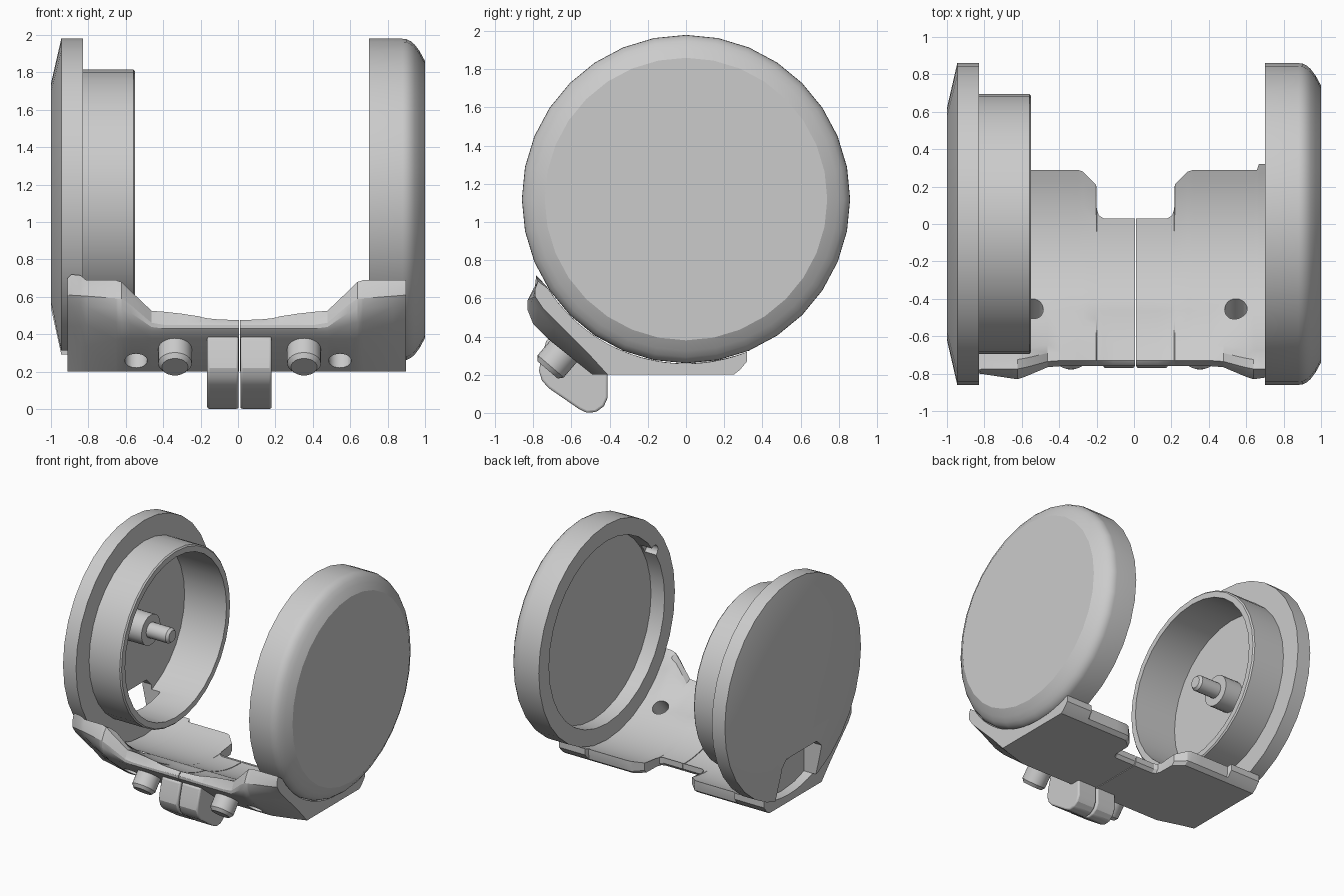
import bpy, bmesh, math
from mathutils import Vector

if "Cube" in bpy.data.objects:
    bpy.data.objects.remove(bpy.data.objects["Cube"])

CZ = 1.12  # height of the shared disc axis


def shade(ob, angle=25):
    bpy.ops.object.select_all(action='DESELECT')
    ob.select_set(True)
    bpy.context.view_layer.objects.active = ob
    bpy.ops.object.shade_smooth_by_angle(angle=math.radians(angle))


def loft(name, rings):
    """Join closed rings of equal length and cap both ends."""
    bm = bmesh.new()
    vs = [[bm.verts.new(p) for p in r] for r in rings]
    n = len(vs[0])
    for a, b in zip(vs, vs[1:]):
        for i in range(n):
            j = (i + 1) % n
            bm.faces.new((a[i], a[j], b[j], b[i]))
    bm.faces.new(vs[0])
    bm.faces.new(vs[-1])
    bmesh.ops.recalc_face_normals(bm, faces=bm.faces)
    me = bpy.data.meshes.new(name)
    bm.to_mesh(me)
    bm.free()
    ob = bpy.data.objects.new(name, me)
    bpy.context.collection.objects.link(ob)
    shade(ob)
    return ob


def lathe(name, profile, origin=(0, 0, CZ), axis=(1, 0, 0), n=32):
    """Spin (distance along axis, radius) points around an axis."""
    d = Vector(axis).normalized()
    u = Vector((1, 0, 0)) if abs(d.x) < 0.5 else Vector((0, 0, 1))
    v = d.cross(u)
    o = Vector(origin)
    return loft(name, [[o + d * h + r * (u * math.cos(2 * math.pi * i / n) + v * math.sin(2 * math.pi * i / n))
                        for i in range(n)] for h, r in profile])


def cut(ob, cutter):
    m = ob.modifiers.new("cut", 'BOOLEAN')
    m.operation, m.solver, m.object = 'DIFFERENCE', 'EXACT', cutter
    bpy.context.view_layer.objects.active = ob
    bpy.ops.object.modifier_apply(modifier=m.name)
    bpy.data.objects.remove(cutter)
    shade(ob)


def prism(name, pts, x0, x1, bevel=0):
    ob = loft(name, [[(x, y, z) for y, z in pts] for x in (x0, x1)])
    if bevel:
        m = ob.modifiers.new("bevel", 'BEVEL')
        m.width, m.segments = bevel, 3
    return ob


# Left disc with hub ring and hollow, slotted at the bottom
left = lathe("left_disc", [(-1, .62), (-.945, .86), (-.83, .86), (-.83, .695), (-.56, .695),
                           (-.55, .685), (-.55, .64), (-.92, .64)])
cut(left, prism("slot_cutter", [(-.29, .2), (.22, .2), (.22, .56), (.16, .62), (-.22, .62), (-.29, .56)], -1.1, -.84))

# Stepped pin at the centre of the hollow
lathe("centre_pin", [(-.93, .12), (-.77, .12), (-.77, .06), (-.60, .06), (-.58, .045)], n=20)

# Right cap: rounded rim, shallow cavity with a small key notch
right = lathe("right_cap", [(1, .74), (.97, .795), (.945, .828), (.925, .846), (.90, .858), (.88, .86),
                            (.70, .86), (.70, .73), (.82, .73)])
cut(right, lathe("notch_cutter", [(.6, .045), (.8, .045)], (0, -.60, CZ + .42), n=16))


def mix(a, b, t):
    return (a[0] + (b[0] - a[0]) * t, a[1] + (b[1] - a[1]) * t)


CENTRE = [(-.49, .2), (-.71, .377), (-.745, .41), (-.76, .43), (-.76, .45), (-.75, .465)]
FLARED = [(-.49, .2), (-.71, .377), (-.80, .465), (-.83, .54), (-.83, .59), (-.80, .65)]
TIP = [(-.41, .2), (-.52, .32), (-.64, .44), (-.75, .55), (-.79, .61), (-.79, .65)]


def section(x, back, lip_y, lip_z, ear, follow, tip=0):
    """Cradle cross-section: flat bottom, sloped front, lip and inner cylinder."""
    r = .862
    pts = [(back, .27), (min(back, .282), .225), (min(back - .02, .25), .2)]
    pts += [mix(mix(c, f, ear), t, tip) for c, f, t in zip(CENTRE, FLARED, TIP)]
    pts.append((lip_y, lip_z))
    # front ramp, blending to the cylinder, then the cylinder to the back edge
    for k in range(1, 7):
        t = k / 7
        y = lip_y + (-.42 - lip_y) * t
        cyl = CZ - math.sqrt(r * r - y * y)
        ramp = lip_z + (.367 - lip_z) * t - .015 * math.sin(math.pi * t)
        pts.append((y, ramp + (cyl - ramp) * follow))
    for k in range(13):
        y = -.42 + (back + .42) * k / 12
        pts.append((y, CZ - math.sqrt(r * r - y * y)))
    return [(x, y, z) for y, z in pts]


# stations: x, back edge, lip y, lip z, ear flare, cylinder follow, tip recession
stations = [(.003, .03, -.73, .475, 0, 0), (.12, .03, -.73, .48, 0, 0), (.17, .03, -.73, .485, 0, 0),
            (.195, .045, -.73, .49, 0, 0), (.207, .08, -.73, .49, 0, 0), (.21, .21, -.73, .495, 0, 0),
            (.28, .28, -.73, .505, 0, 0), (.31, .29, -.73, .51, 0, 0), (.40, .29, -.73, .52, 0, .05),
            (.47, .29, -.735, .525, .08, .1), (.58, .29, -.765, .63, .75, .8), (.63, .29, -.775, .68, 1, 1),
            (.65, .29, -.775, .685, 1, 1, .07), (.66, .32, -.775, .69, 1, 1, .1), (.82, .32, -.775, .69, 1, 1, .7)]
pin_dir = (0, .65, .76)
for side, s in (("left", -1), ("right", 1)):
    if s < 0:
        end = [(.85, .32, -.785, .715, 1, 1, .8), (.90, .32, -.785, .72, 1, 1, .95), (.92, .32, -.775, .70, 1, 1, 1)]
    else:
        end = [(.89, .32, -.775, .69, 1, 1, 1)]
    # Curved cradle half with its screw hole
    cradle = loft(side + "_cradle", [section(.008 + s * st[0], *st[1:]) for st in stations + end])
    cut(cradle, lathe("hole_cutter", [(-.3, .06), (.3, .06)], (s * .545, -.51, .32), pin_dir, 24))
    # Angled peg below the front slope
    lathe(side + "_peg", [(0, .07), (.025, .09), (.19, .09)], (.008 + s * .345, -.725, .225), pin_dir, 24)
    # Hinge lug beside the split line
    a, b = (.013, .18) if s > 0 else (-.165, .003)
    prism(side + "_lug", [(-.41, .30), (-.41, .08), (-.43, .035), (-.47, .005), (-.52, .0), (-.56, .02),
                          (-.72, .13), (-.755, .17), (-.77, .22), (-.76, .28), (-.73, .385), (-.65, .40)],
          a, b, .012)
